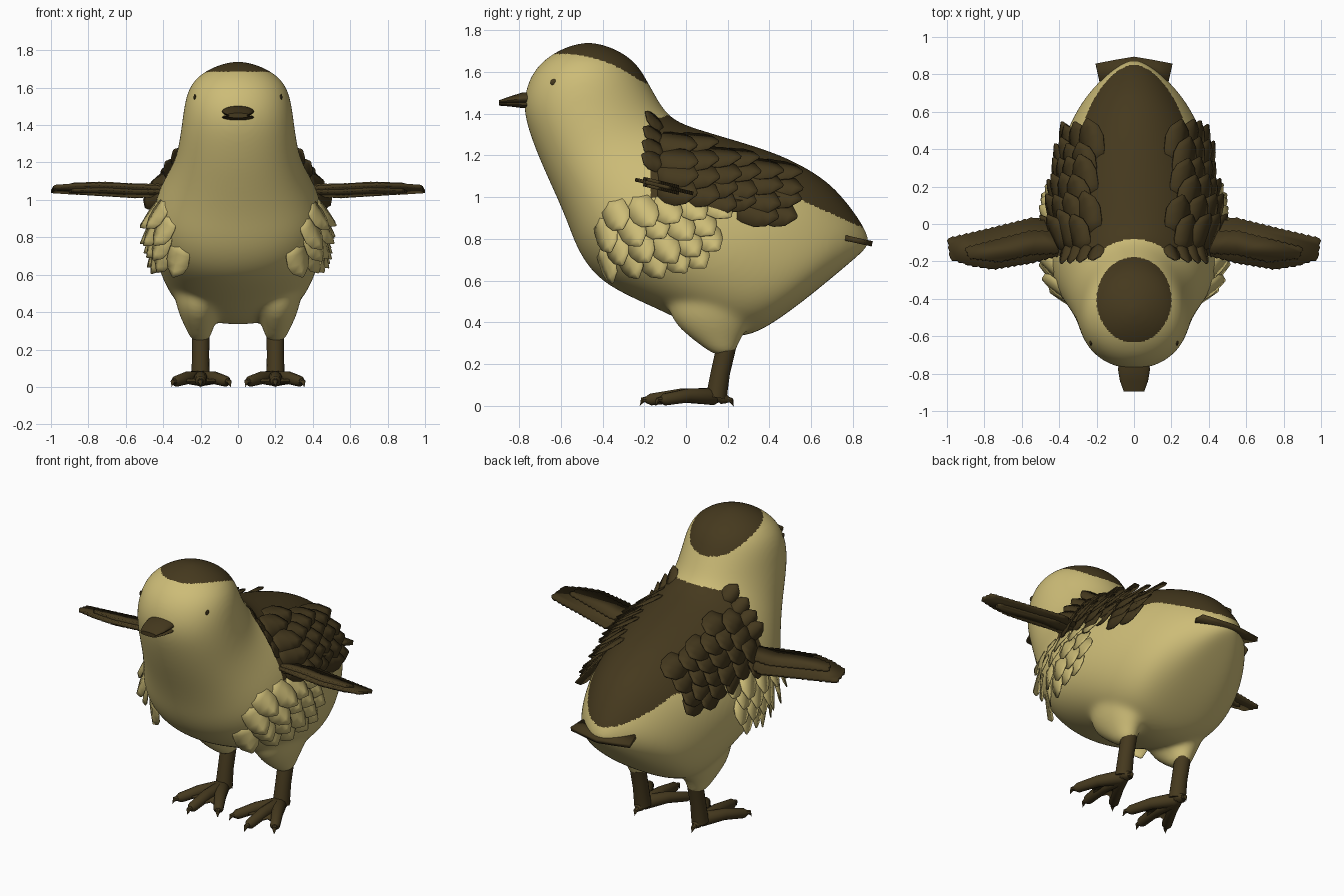
import bpy
import bmesh
import math
import random
from mathutils import Vector
from mathutils.bvhtree import BVHTree

random.seed(4)
if "Cube" in bpy.data.objects:
    bpy.data.objects.remove(bpy.data.objects["Cube"])


def make_material(name, colour):
    mat = bpy.data.materials.new(name)
    mat.use_nodes = True
    mat.diffuse_color = (*colour, 1)
    mat.node_tree.nodes["Principled BSDF"].inputs["Base Color"].default_value = (*colour, 1)
    return mat


CREAM = make_material("cream down", (0.61, 0.505, 0.185))
BROWN = make_material("dark brown", (0.060, 0.041, 0.013))
X = Vector((1, 0, 0))


def finish(name, bm, material, thickness=0):
    """Turn a bmesh into a shaded object, with optional sheet thickness."""
    bmesh.ops.recalc_face_normals(bm, faces=bm.faces)
    mesh = bpy.data.meshes.new(name)
    bm.to_mesh(mesh)
    bm.free()
    obj = bpy.data.objects.new(name, mesh)
    bpy.context.collection.objects.link(obj)
    mesh.materials.append(material)
    bpy.ops.object.select_all(action="DESELECT")
    obj.select_set(True)
    bpy.context.view_layer.objects.active = obj
    bpy.ops.object.shade_smooth_by_angle(angle=math.radians(40))
    if thickness:
        solid = obj.modifiers.new("thickness", "SOLIDIFY")
        solid.thickness = thickness
        solid.offset = 0
    return obj


def loft(bm, rings, sides=24, sag=0):
    """Skin elliptical rings (centre, two half axes); sag lowers the widest point."""
    loops = []
    for i, (centre, u, v) in enumerate(rings):
        low = sag * min(1, i / 9)
        angles = [math.tau * k / sides for k in range(sides)]
        loops.append([bm.verts.new(centre + u * math.cos(a) + v * (math.sin(a) + low * math.cos(a) ** 2))
                      for a in angles])
    for a, b in zip(loops, loops[1:]):
        for k in range(sides):
            j = (k + 1) % sides
            bm.faces.new((a[k], a[j], b[j], b[k]))
    bm.faces.new(loops[0])
    bm.faces.new(loops[-1])


def tube(bm, points, radii, sides=12):
    """Skin a round tube along a path."""
    points = [Vector(p) for p in points]
    rings = []
    for i, p in enumerate(points):
        d = points[min(i + 1, len(points) - 1)] - points[max(i - 1, 0)]
        u = d.orthogonal().normalized()
        rings.append((p, u * radii[i], d.cross(u).normalized() * radii[i]))
    loft(bm, rings, sides)


def plate(bm, points):
    bm.faces.new([bm.verts.new(p) for p in points])


# Body and head: (front y, front z, back y, back z, half width)
BODY = [
    (-.51, 1.742, -.43, 1.742, .04), (-.625, 1.70, -.32, 1.705, .16),
    (-.715, 1.63, -.23, 1.64, .248), (-.765, 1.54, -.18, 1.55, .283),
    (-.785, 1.43, -.13, 1.46, .297), (-.75, 1.30, -.09, 1.40, .31),
    (-.69, 1.15, -.03, 1.355, .328), (-.62, 1.0, .08, 1.32, .37),
    (-.565, .87, .2, 1.285, .42), (-.52, .74, .32, 1.25, .455),
    (-.43, .61, .44, 1.21, .46), (-.29, .53, .55, 1.16, .455),
    (-.13, .46, .65, 1.10, .44), (0, .395, .72, 1.04, .415),
    (.15, .335, .78, .97, .378), (.29, .325, .83, .9, .325),
    (.42, .395, .86, .85, .25), (.6, .53, .88, .80, .155), (.79, .69, .885, .77, .05)]
# Thighs: (x, y, z, half width, half depth)
THIGH = [(.2, .19, .235, .05, .053), (.205, .155, .29, .065, .09), (.21, .125, .38, .105, .18),
         (.21, .12, .48, .135, .22), (.2, .13, .60, .13, .19), (.2, .14, .72, .09, .12)]

bm = bmesh.new()
rings = []
for fy, fz, by, bz, w in BODY:
    front, back = Vector((0, fy, fz)), Vector((0, by, bz))
    rings.append(((front + back) / 2, X * w, (front - back) / 2))
loft(bm, rings, 32, .22)
for s in (1, -1):
    loft(bm, [(Vector((s * x, y, z)), X * w, Vector((0, d, 0))) for x, y, z, w, d in THIGH])
body = finish("body", bm, CREAM)
body.modifiers.new("round", "SUBSURF").levels = 2
remesh = body.modifiers.new("fuse", "REMESH")
remesh.mode = "VOXEL"
remesh.voxel_size = 0.011
relax = body.modifiers.new("relax", "SMOOTH")
relax.factor = 0.5
relax.iterations = 50
depsgraph = bpy.context.evaluated_depsgraph_get()
skin = bpy.data.meshes.new_from_object(body.evaluated_get(depsgraph))
body.modifiers.clear()
body.data = skin
skin.materials.clear()
skin.materials.append(CREAM)
skin.materials.append(BROWN)
skin.shade_smooth()

# Brown crown and mantle
for face in skin.polygons:
    x, y, z = face.center
    crown = z > 1.5 and (x / .2) ** 2 + ((y + .405) / .228) ** 2 < 1
    mantle = y > max(-.17, -.08 - 2 * x * x) and z > 1.0 - .45 * max(0, y - .52) and z < 1.45
    face.material_index = 1 if crown or mantle else 0
surface = BVHTree.FromPolygons([v.co for v in skin.vertices], [p.vertices for p in skin.polygons])


def feather(bm, side, y, z, aim, length, width, lift):
    """Lay one arched feather on the body, found by casting in from the side."""
    root, normal, _, _ = surface.ray_cast(Vector((side * 2, y, z)), Vector((-side, 0, 0)))
    if root is None:
        return
    if normal.x * side < 0:
        normal = -normal
    d = Vector((0, *aim))
    d = (d - normal * d.dot(normal)).normalized()
    across = d.cross(normal)
    rows = []
    for t, w in ((0, .7), (.3, .95), (.6, 1), (.82, .75), (1, .1)):
        mid = root + d * length * t + normal * (lift * t - .006)
        edge = across * width * w / 2
        drop = normal * width * w * .1
        rows.append([bm.verts.new(p) for p in (mid - edge - drop, mid, mid + edge - drop)])
    for a, b in zip(rows, rows[1:]):
        for k in (0, 1):
            bm.faces.new((a[k], a[k + 1], b[k + 1], b[k]))


def serrate(points, step=.035, depth=.007):
    """Break a flat outline into small feather tips."""
    out = []
    for a, b in zip(points, points[1:] + points[:1]):
        a, b = Vector(a), Vector(b)
        n = max(1, round((b - a).length / step))
        push = Vector(((b - a).y, -(b - a).x)).normalized() * depth
        for k in range(n):
            out.append(a.lerp(b, k / n))
            out.append(a.lerp(b, (k + .75) / n) + push)
    return out


WING = [(.3, -.04), (.3, -.17), (.42, -.17), (.55, -.205), (.75, -.238), (.87, -.22),
        (.98, -.185), (.993, -.08), (.78, -.03), (.54, .03)]
COVERT = [(.3, -.05), (.3, -.15), (.55, -.16), (.72, -.2), (.88, -.18), (.9, -.13), (.55, -.04)]

for s, side in ((1, "left"), (-1, "right")):
    # Breast feathers, tips pointing down and back
    bm = bmesh.new()
    for row in range(4):
        z = .765 + row * .075
        for k in range(5):
            y = -.42 + k * (.1 + .004 * row) + (row % 2) * .045
            feather(bm, s, y, z + .04 * k / 4 + random.uniform(-.012, .012), (.6, -.8),
                    random.uniform(.18, .21), .14, .05)
    finish(side + "_breast_feathers", bm, CREAM, .005)

    # Folded shoulder feathers, tips pointing back
    bm = bmesh.new()
    for col in range(6):
        y = -.15 + col * .095
        top, low = 1.29 - .3 * (y + .1), 1.06 - .22 * (y + .15)
        for k in range(4):
            z = low + (top - low) * (k + .4 * (col % 2)) / 3.4
            feather(bm, s, y, z + random.uniform(-.012, .012), (.9, -.35),
                    random.uniform(.2, .24), .155, .065)
    for k in range(4):
        feather(bm, s, -.1, 1.15 + k * .06, (-.9, .3), .12, .1, .045)
    finish(side + "_shoulder_feathers", bm, BROWN, .006)

    # Outstretched wing with a covert layer above and below
    bm = bmesh.new()
    for outline, rise in ((WING, 0), (COVERT, .014), (COVERT, -.014)):
        plate(bm, [(s * p.x, p.y, 1.035 - .24 * (p.y + .04) + rise) for p in serrate(outline)])
    finish(side + "_wing", bm, BROWN, .018)

    # Shank, toes and claws
    bm = bmesh.new()
    tube(bm, [(s * .2, .195, .29), (s * .2, .165, .16), (s * .2, .145, .04)], [.047, .046, .05], 16)
    finish(side + "_leg", bm, BROWN)
    bm = bmesh.new()
    hub = Vector((s * .2, .13, .045))
    tips = [Vector((s * x, y, .029)) for x, y in ((.055, -.12), (.2, -.19), (.34, -.12), (.2, .2))]
    for tip in tips:
        d = (tip - hub).normalized()
        bend = hub.lerp(tip, .5) + Vector((0, 0, .012))
        tube(bm, [hub - d * .03, hub, bend, tip - d * .02, tip], [.028, .042, .034, .029, .017])
        tube(bm, [tip - d * .01, tip + d * .018, tip + d * .03 - Vector((0, 0, .026))],
             [.018, .013, .002], 8)
    finish(side + "_toes", bm, BROWN)
    bm = bmesh.new()
    for a, b in zip(tips[:2], tips[1:3]):
        middle = hub.lerp((a + b) / 2, .65)
        plate(bm, [hub, hub.lerp(a, .85), middle, hub.lerp(b, .85)])
    finish(side + "_foot_web", bm, BROWN, .014)

    # Eye
    eye, _, _, _ = surface.ray_cast(Vector((s * 2, -.635, 1.55)), Vector((-s, 0, 0)))
    bm = bmesh.new()
    bmesh.ops.create_icosphere(bm, subdivisions=2, radius=.016)
    bmesh.ops.scale(bm, vec=(.4, 1, 1), verts=bm.verts)
    bmesh.ops.translate(bm, vec=eye, verts=bm.verts)
    finish(side + "_eye", bm, BROWN)

# Beak: upper and lower halves
for name, z, h, tip_z in (("upper_beak", 1.472, .03, 1.456), ("lower_beak", 1.442, .016, 1.446)):
    bm = bmesh.new()
    loft(bm, [(Vector((0, y, zz)), X * w, Vector((0, 0, hh))) for y, zz, w, hh in (
        (-.70, z, .08, h), (-.78, z, .085, h), (-.84, (z + tip_z) / 2, .075, h * .65),
        (-.895, tip_z, .055, .008))])
    finish(name, bm, BROWN)

# Tail fan, drooping slightly at the tip
bm = bmesh.new()
half = [(0, .72), (.185, .765), (.205, .855), (.1, .875), (0, .892)]
for s in (1, -1):
    plate(bm, [(s * x, y, .805 - .22 * (y - .76)) for x, y in half])
bmesh.ops.remove_doubles(bm, verts=bm.verts, dist=.001)
finish("tail", bm, BROWN, .026)
